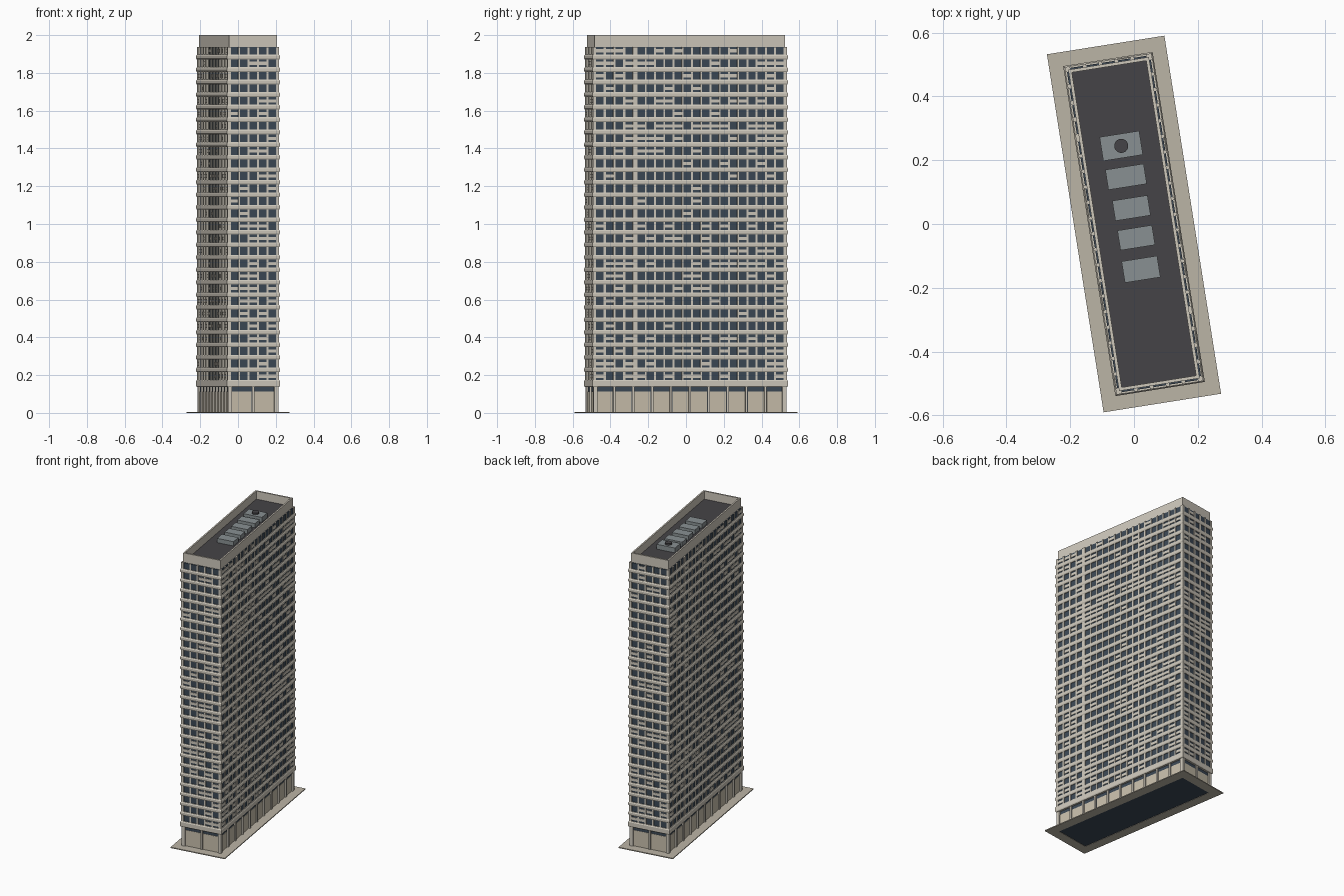
import bpy, bmesh, math, random
from mathutils import Matrix, Vector

if "Cube" in bpy.data.objects:
    bpy.data.objects.remove(bpy.data.objects["Cube"])

random.seed(4)
ROT = math.radians(9)          # whole tower is turned on its plot
HX, HY = 0.128, 0.510          # half size of the core
PITCH, WIN_H, WIN_W = 0.0662, 0.040, 0.040
FLOORS, Z0 = 27, 0.175         # first window sill
TOP = 1.938


def mat(name, c):
    m = bpy.data.materials.new(name)
    m.diffuse_color = (*c, 1)
    m.use_nodes = True
    m.node_tree.nodes["Principled BSDF"].inputs["Base Color"].default_value = m.diffuse_color
    return m


CREAM = mat("cream_concrete", (0.62, 0.58, 0.50))
TAN = mat("tan_panel", (0.58, 0.52, 0.41))
PAVE = mat("paving", (0.50, 0.46, 0.38))
GLASS = mat("dark_glass", (0.045, 0.065, 0.09))
ROOF = mat("roof_felt", (0.06, 0.057, 0.063))
METAL = mat("grey_metal", (0.25, 0.28, 0.29))


def finish(name, bm, material):
    bmesh.ops.recalc_face_normals(bm, faces=bm.faces)
    me = bpy.data.meshes.new(name)
    bm.to_mesh(me)
    bm.free()
    me.materials.append(material)
    ob = bpy.data.objects.new(name, me)
    ob.rotation_euler.z = ROT
    bpy.context.collection.objects.link(ob)
    return ob


def box(bm, lo, hi, m=Matrix()):
    lo, hi = Vector(lo), Vector(hi)
    s = Matrix.Diagonal((*(hi - lo), 1))
    bmesh.ops.create_cube(bm, size=1, matrix=m @ Matrix.Translation((lo + hi) / 2) @ s)


def ring(bm, profile):
    """Sweep a closed (offset, z) profile round the rectangular plan."""
    rows = [[bm.verts.new((sx * (HX + o), sy * (HY + o), z))
             for sx, sy in ((-1, -1), (1, -1), (1, 1), (-1, 1))] for o, z in profile]
    for a, b in zip(rows, rows[1:] + rows[:1]):
        for i in range(4):
            j = (i + 1) % 4
            bm.faces.new((a[i], a[j], b[j], b[i]))


def side_box(bm, k, u0, u1, d0, d1, z0, z1):
    """Box on facade k: u along the wall, d outward from the core."""
    h = HY if k % 2 == 0 else HX
    box(bm, (u0, -h - d1, z0), (u1, -h - d0, z1), Matrix.Rotation(k * math.pi / 2, 4, 'Z'))


# Window centres on the short and long facades
short = [(i - 2) * 0.0505 for i in range(5)]
long = [-0.484 + 0.0525 * i for i in range(4)] + [-0.262 + 0.0495 * i for i in range(16)]
cols = [short, long, short, long]

# Paving ring around the plan
bm = bmesh.new()
ring(bm, [(-0.005, 0), (0.0585, 0), (0.0585, 0.006), (-0.005, 0.006)])
finish("paving_slab", bm, PAVE)

# Glass cores
bm = bmesh.new()
box(bm, (-HX - .005, -HY - .005, 0.14), (HX + .005, HY + .005, TOP - .002))
finish("window_glass", bm, GLASS)
bm = bmesh.new()
box(bm, (-HX + .003, -HY + .003, 0.002), (HX - .003, HY - .003, 0.145))
finish("lobby_glass", bm, GLASS)

# Spandrel bands with a bulging profile
bm = bmesh.new()
for f in range(1, FLOORS):
    z = Z0 + f * PITCH
    ring(bm, [(0, z - .026), (.010, z - .026), (.014, z - .019), (.014, z - .007), (.010, z), (0, z)])
ring(bm, [(-.01, .136), (.010, .136), (.014, .143), (.014, .168), (.010, Z0), (-.01, Z0)])
finish("spandrel_bands", bm, CREAM)

# Piers between windows and at corners
bm = bmesh.new()
for k, us in enumerate(cols):
    end = (HX if k % 2 == 0 else HY) + .010
    edges = [-end] + [e for u in us for e in (u - WIN_W / 2, u + WIN_W / 2)] + [end]
    for a, b in zip(edges[::2], edges[1::2]):
        side_box(bm, k, a, b, 0, .010, 0.15, TOP)
finish("window_piers", bm, CREAM)

# Half-drawn blinds and random window panels
bm = bmesh.new()
for k, us in enumerate(cols):
    for f in range(FLOORS):
        chance = random.choice((.1, .25, .45))
        for u in us:
            if random.random() < chance:
                z = Z0 + f * PITCH
                side_box(bm, k, u - WIN_W / 2, u + WIN_W / 2, .004, .0085, z + .011, z + .029)
finish("window_blinds", bm, CREAM)

# Ground floor columns and infill panels
cols_bm, pan_bm = bmesh.new(), bmesh.new()
for k in range(4):
    n, half = (2, HX - .004) if k % 2 == 0 else (10, HY - .004)
    step = 2 * half / n
    for i in range(n + 1):
        u = -half + i * step
        w = .011 if i in (0, n) else .006
        side_box(cols_bm, k, u - w, u + w, -.008, .007, .004, .138)
    for i in range(n):
        u = -half + i * step
        side_box(pan_bm, k, u + .008, u + step - .008, -.006, -.001, .006, .113)
finish("ground_columns", cols_bm, CREAM)
finish("ground_panels", pan_bm, TAN)

# Parapet, roof ledge and roof deck
bm = bmesh.new()
ring(bm, [(0, 1.93), (0, 2.0), (-.010, 2.0), (-.010, 1.93)])
finish("parapet", bm, CREAM)
bm = bmesh.new()
box(bm, (-HX + .008, -HY + .008, 1.93), (HX - .008, HY - .008, 1.945))
finish("roof_deck", bm, ROOF)

# Rooftop plant units: (world x, world y, width, depth, top)
units = [(-.040, .245, .126, .076, 1.978), (-.025, .148, .122, .064, 1.974),
         (-.008, .050, .112, .064, 1.974), (.007, -.043, .110, .063, 1.974),
         (.022, -.142, .113, .068, 1.974)]
inv = Matrix.Rotation(-ROT, 4, 'Z')
bm = bmesh.new()
for x, y, w, d, t in units:
    p = inv @ Vector((x, y, 0))
    box(bm, (p.x - w / 2, p.y - d / 2, 1.944), (p.x + w / 2, p.y + d / 2, t))
finish("roof_units", bm, METAL)

# Round fan on the largest unit
bm = bmesh.new()
bmesh.ops.create_cone(bm, cap_ends=True, segments=24, radius1=.022, radius2=.022, depth=.014,
                      matrix=Matrix.Translation(inv @ Vector((-.040, .245, 1.982))))
finish("roof_fan", bm, ROOF)
